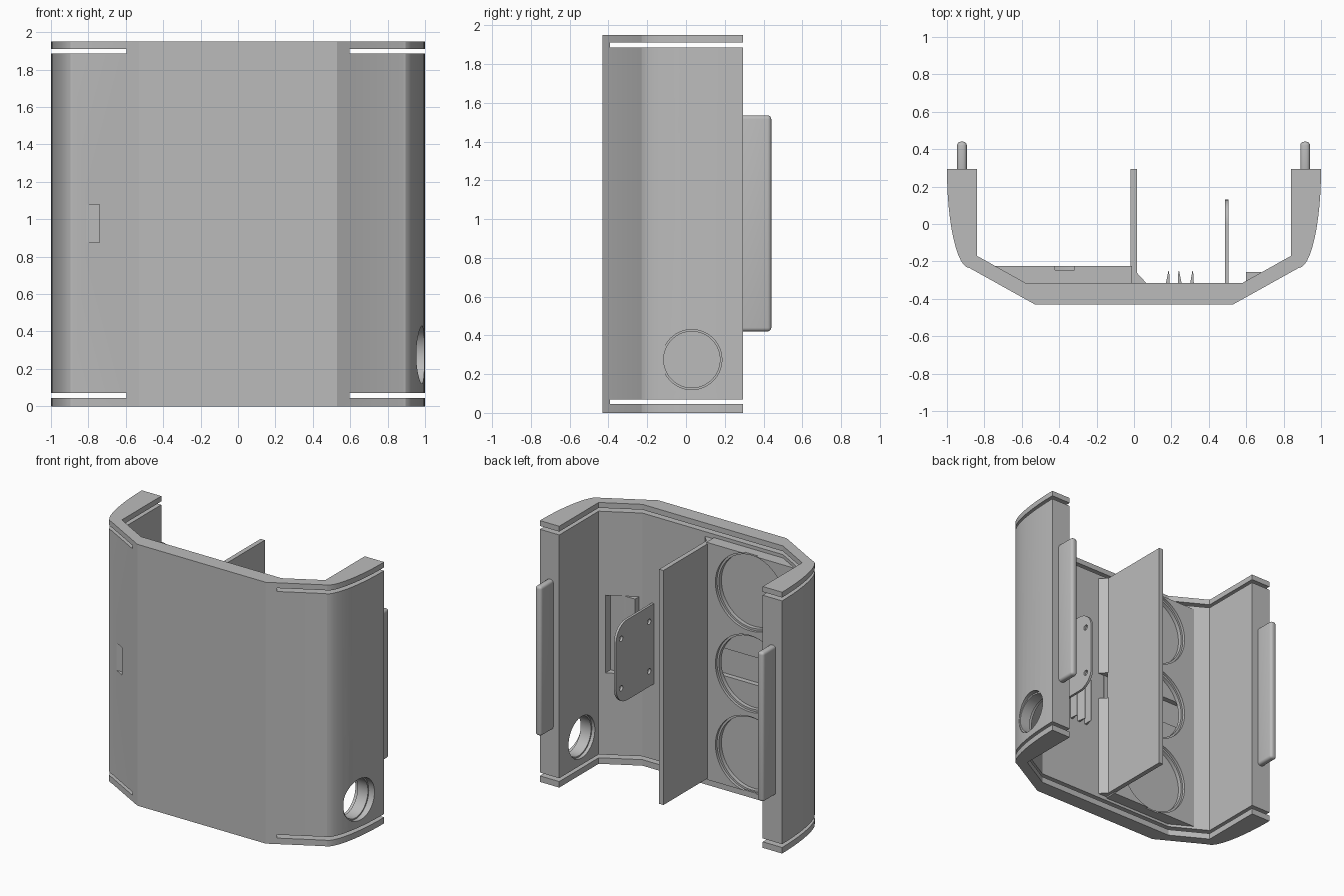
import bpy, bmesh, math
from mathutils import Vector

cube = bpy.data.objects.get("Cube")
if cube:
    bpy.data.objects.remove(cube, do_unlink=True)

grey = bpy.data.materials.new("light grey plastic")
grey.use_nodes = True
colour = (0.5, 0.5, 0.5, 1)
grey.diffuse_color = colour
grey.node_tree.nodes["Principled BSDF"].inputs["Base Color"].default_value = colour


def finish(name, bm):
    bmesh.ops.recalc_face_normals(bm, faces=bm.faces)
    mesh = bpy.data.meshes.new(name)
    bm.to_mesh(mesh)
    bm.free()
    obj = bpy.data.objects.new(name, mesh)
    bpy.context.collection.objects.link(obj)
    mesh.materials.append(grey)
    return obj


def prism(name, points, low, high, axis="z"):
    """Extrude a profile: xy points along z, or yz points along x."""
    bm = bmesh.new()
    place = (lambda p: (p[0], p[1], low)) if axis == "z" else (lambda p: (low, p[0], p[1]))
    face = bm.faces.new([bm.verts.new(place(p)) for p in points])
    shift = (0, 0, high - low) if axis == "z" else (high - low, 0, 0)
    new = bmesh.ops.extrude_face_region(bm, geom=[face])["geom"]
    bmesh.ops.translate(bm, vec=shift, verts=[v for v in new if isinstance(v, bmesh.types.BMVert)])
    return finish(name, bm)


def box(name, x, y, z):
    return prism(name, [(x[0], y[0]), (x[1], y[0]), (x[1], y[1]), (x[0], y[1])], *z)


def rod(name, start, end, radius, sides=64):
    """Cylinder between two points."""
    start, end = Vector(start), Vector(end)
    bm = bmesh.new()
    bmesh.ops.create_cone(bm, cap_ends=True, segments=sides, radius1=radius,
                          radius2=radius, depth=(end - start).length)
    turn = (end - start).to_track_quat("Z", "Y").to_matrix()
    bmesh.ops.rotate(bm, cent=(0, 0, 0), matrix=turn, verts=bm.verts)
    bmesh.ops.translate(bm, vec=(start + end) / 2, verts=bm.verts)
    return finish(name, bm)


def apply(obj, mod):
    bpy.context.view_layer.objects.active = obj
    bpy.ops.object.modifier_apply(modifier=mod.name)


def cut(obj, cutter, operation="DIFFERENCE"):
    mod = obj.modifiers.new("cut", "BOOLEAN")
    mod.operation, mod.solver, mod.object = operation, "EXACT", cutter
    apply(obj, mod)
    bpy.data.objects.remove(cutter, do_unlink=True)


def smooth(obj):
    bpy.ops.object.select_all(action="DESELECT")
    obj.select_set(True)
    bpy.context.view_layer.objects.active = obj
    bpy.ops.object.shade_smooth_by_angle(angle=math.radians(25))


HEIGHT, BACK, WALL = 1.95, 0.295, -0.315
TUNNEL = (0.875, 1.08)

# Shell: faceted front, bowed sides, open back
bow = [(0.88 + 0.12 * math.sin(t), -0.235 + 0.53 * (1 - math.cos(t)))
       for t in [i * math.pi / 24 for i in range(13)]]
half = [(0.53, -0.43)] + bow + [(0.84, BACK), (0.84, -0.17), (0.58, WALL)]
shell = prism("shell", half + [(-x, y) for x, y in reversed(half)], 0, HEIGHT)

# Lid slots near both ends
for low in (0.045, 1.885):
    cut(shell, box("slot_cutter", (-1.2, 1.2), (-0.393, 0.6), (low, low + 0.025)))

# Round port in the left wall
for x0, x1, r in ((0.7, 1.2, 0.145), (0.95, 1.2, 0.155), (0.7, 0.865, 0.155)):
    cut(shell, rod("port_cutter", (x0, 0.03, 0.275), (x1, 0.03, 0.275), r))

# Flat pad sunk into the left slanted wall
cut(shell, box("pad_pocket_cutter", (0.6, 0.8), (-0.255, 0), (0.68, 1.26)))
box("pad_block", (0.6, 0.679), (-0.33, -0.256), (0.68, 1.26))


def tunnel_cutter():
    return box("tunnel_cutter", (-1.0, 0.1), (-0.313, -0.274), TUNNEL)


# Cable tunnel through the right slanted wall
cut(shell, tunnel_cutter())
smooth(shell)

# Baffle block with three stepped round recesses
baffle = prism("baffle", [(-0.742, -0.225), (-0.01, -0.225), (-0.01, -0.32),
                          (-0.59, -0.32), (-0.75, -0.232)], 0.09, 1.86)
for k in (-1, 0, 1):
    z = HEIGHT / 2 + k * 0.605
    for depth, r in ((0.02, 0.285), (0.05, 0.27)):
        cut(baffle, rod("recess_cutter", (-0.37, 0, z), (-0.37, -0.225 - depth, z), r))
cut(baffle, tunnel_cutter())
smooth(baffle)

# Central divider
divider = box("divider", (-0.02, 0.015), (-0.32, BACK), (0.1, 1.85))
cut(divider, tunnel_cutter())

# Corner gussets above and below the tunnel
for label, z in (("lower", (0.1, TUNNEL[0])), ("upper", (TUNNEL[1], 1.85))):
    prism(label + "_gusset", [(0.01, -0.255), (0.065, WALL), (0.065, -0.32), (0.01, -0.32)], *z)

# Mounting plate with rounded free corners and four screw holes
low, high, edge, r = 0.635, 1.235, 0.13, 0.13
outline = [(-0.32, high), (-0.32, low)]
for centre_z, first in ((low + r, -90), (high - r, 0)):
    for i in range(9):
        t = math.radians(first + i * 11.25)
        outline.append((edge - r + r * math.cos(t), centre_z + r * math.sin(t)))
plate = prism("mounting_plate", outline, 0.486, 0.504, "x")
for y in (-0.26, 0.07):
    for z in (0.75, 1.12):
        cut(plate, rod("screw_cutter", (0.4, y, z), (0.6, y, z), 0.02, 20))
smooth(plate)

# Small tapered fins on the front wall
for i, x in enumerate((0.18, 0.245, 0.31)):
    lean = (0.006, -0.006, 0.004)[i]
    prism(f"fin_{i + 1}", [(x - 0.01, -0.32), (x + 0.01, -0.32),
                           (x + lean + 0.002, -0.25), (x + lean - 0.002, -0.25)], 0.62, 0.95)

# Rounded locating tongues on the rear edges
for side, x in (("right", -0.92), ("left", 0.915)):
    tongue = box(side + "_tongue", (x - 0.026, x + 0.026), (0.26, 0.44), (0.42, 1.535))
    mod = tongue.modifiers.new("round", "BEVEL")
    mod.width, mod.segments = 0.02, 4
    apply(tongue, mod)
    smooth(tongue)
